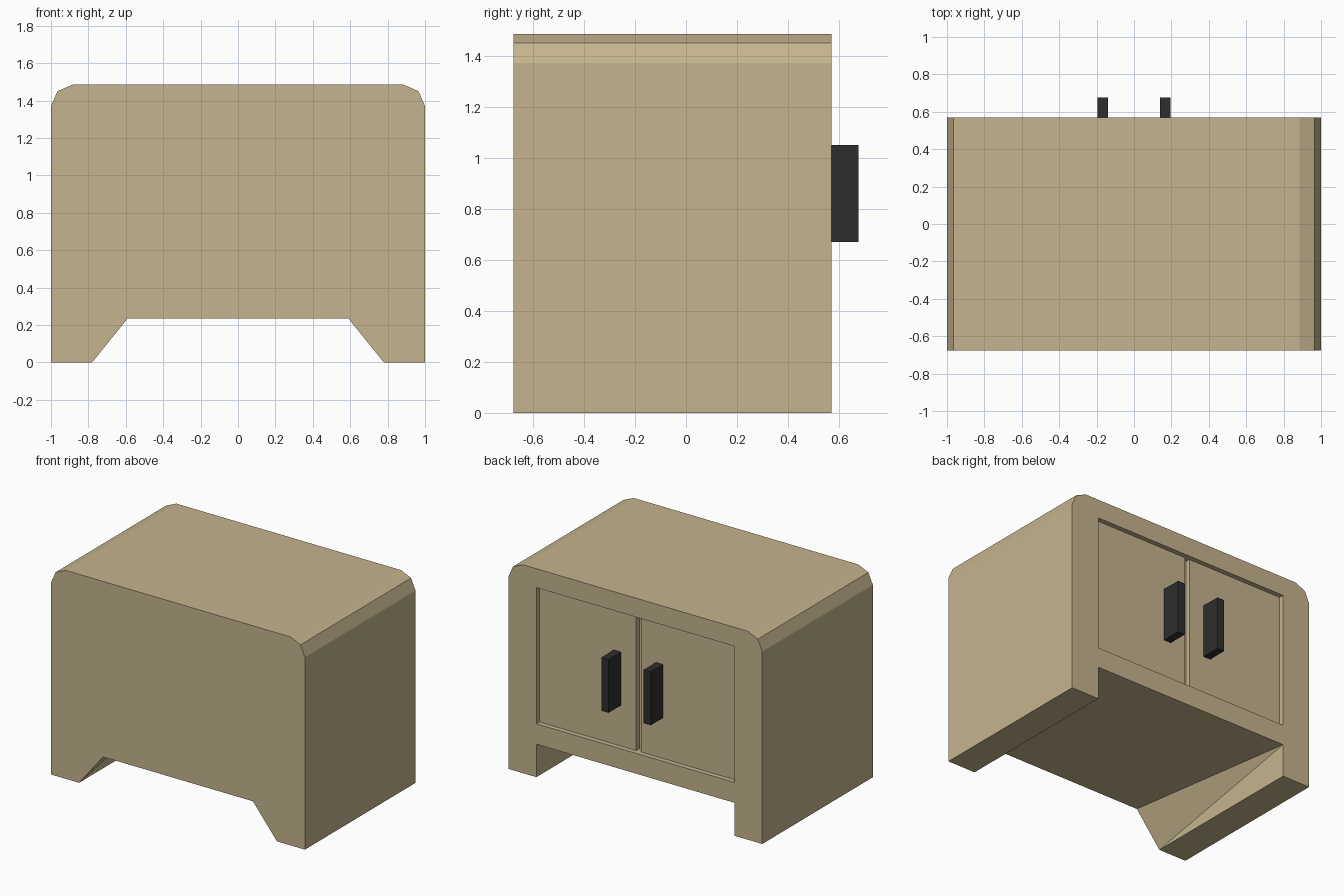
import bpy, bmesh

if "Cube" in bpy.data.objects:
    bpy.data.objects.remove(bpy.data.objects["Cube"])

FRONT, BACK = -0.675, 0.57      # body depth range
RECESS, DOOR = 0.50, 0.535      # recess floor, door surface


def material(name, rgb):
    m = bpy.data.materials.new(name)
    m.diffuse_color = (*rgb, 1)
    m.use_nodes = True
    m.node_tree.nodes["Principled BSDF"].inputs["Base Color"].default_value = m.diffuse_color
    return m


wood = material("light wood", (0.56, 0.46, 0.27))
black = material("dark handle", (0.027, 0.027, 0.027))


def add_object(name, bm, mat):
    bmesh.ops.recalc_face_normals(bm, faces=bm.faces)
    me = bpy.data.meshes.new(name)
    bm.to_mesh(me)
    bm.free()
    me.materials.append(mat)
    ob = bpy.data.objects.new(name, me)
    bpy.context.collection.objects.link(ob)
    return ob


def box(name, lo, hi, mat):
    bm = bmesh.new()
    bmesh.ops.create_cube(bm, size=1)
    for v in bm.verts:
        v.co = [(a + b) / 2 + c * (b - a) for a, b, c in zip(lo, hi, v.co)]
    return add_object(name, bm, mat)


# Cabinet body: arch profile, slanted legs at the front and square at the back
def profile(bm, y, inner_x):
    half = [(inner_x, 0.235), (0.78, 0), (1, 0), (1, 1.37), (0.965, 1.45), (0.885, 1.485)]
    pts = half + [(-x, z) for x, z in reversed(half)]
    return [bm.verts.new((x, y, z)) for x, z in pts]


bm = bmesh.new()
f = profile(bm, FRONT, 0.59)
b = profile(bm, BACK, 0.78)
bm.faces.new(f)
bm.faces.new(b)
n = len(f)
for i in range(n):
    j = (i + 1) % n
    if i in (0, n - 2):          # twisted leg walls as two triangles
        top, foot = (i, j) if i == 0 else (j, i)
        bm.faces.new((f[top], f[foot], b[top]))
        bm.faces.new((f[foot], b[foot], b[top]))
    else:
        bm.faces.new((f[i], f[j], b[j], b[i]))
body = add_object("cabinet_body", bm, wood)

# Door recess cut into the back
cutter = box("recess_cutter", (-0.78, RECESS, 0.38), (0.78, 0.7, 1.35), wood)
cutter.hide_render = True
cutter.hide_viewport = True
mod = body.modifiers.new("recess", 'BOOLEAN')
mod.operation = 'DIFFERENCE'
mod.solver = 'EXACT'
mod.object = cutter

# Doors with a gap between them, and handles
for s, side in ((-1, "left"), (1, "right")):
    xs = sorted((s * 0.018, s * 0.78))
    box(side + "_door", (xs[0], RECESS, 0.38), (xs[1], DOOR, 1.35), wood)
    xs = sorted((s * 0.138, s * 0.195))
    box(side + "_handle", (xs[0], DOOR, 0.67), (xs[1], 0.675, 1.05), black)
